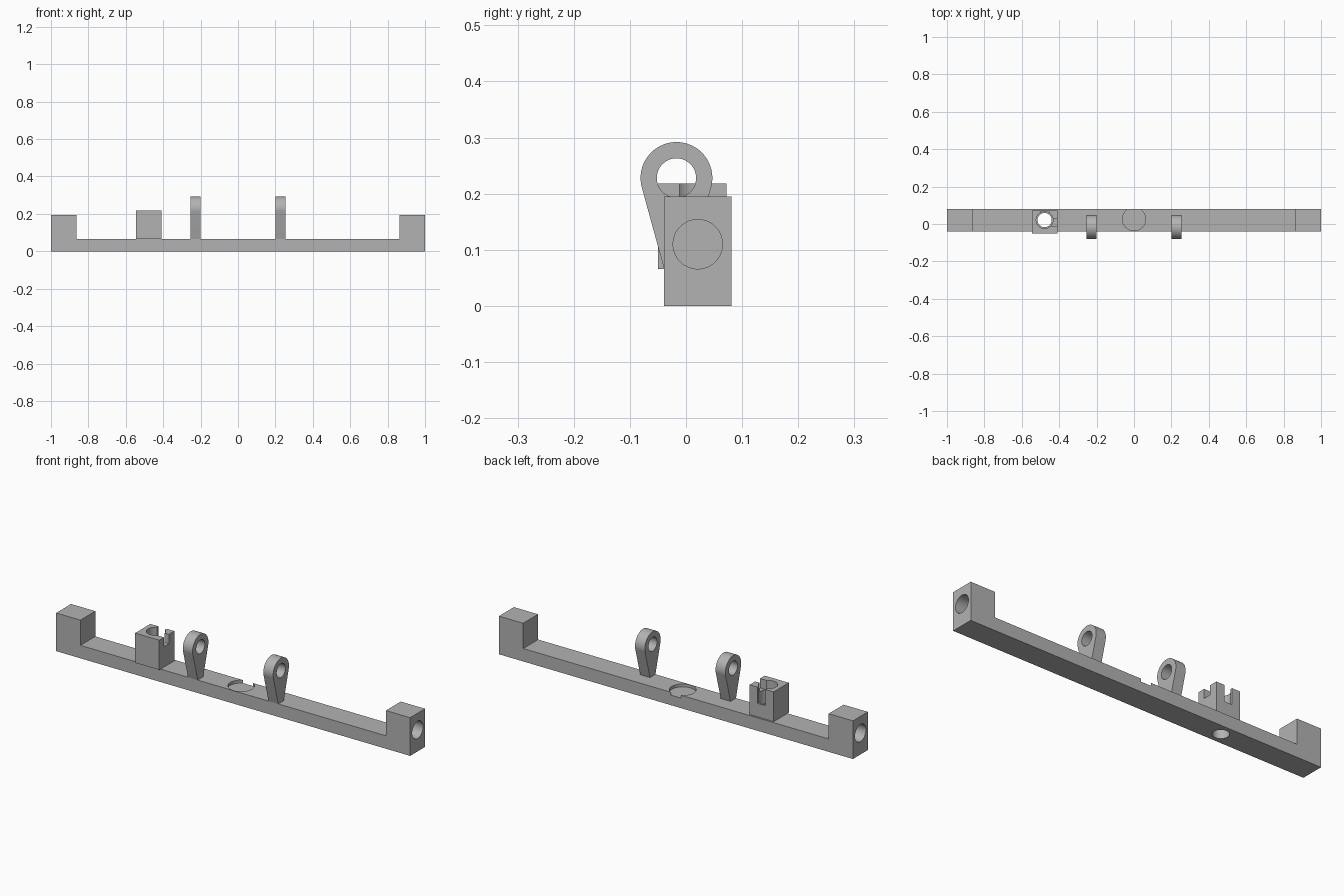
import bpy, bmesh, math
from mathutils import Matrix, Vector

old = bpy.data.objects.get("Cube")
if old:
    bpy.data.objects.remove(old)

GREY = (0.45, 0.45, 0.45, 1)
mat = bpy.data.materials.new("plain grey")
mat.use_nodes = True
mat.diffuse_color = GREY
mat.node_tree.nodes["Principled BSDF"].inputs["Base Color"].default_value = GREY


def finish(bm, name):
    bmesh.ops.recalc_face_normals(bm, faces=bm.faces)
    me = bpy.data.meshes.new(name)
    bm.to_mesh(me)
    bm.free()
    ob = bpy.data.objects.new(name, me)
    bpy.context.collection.objects.link(ob)
    me.materials.append(mat)
    return ob


def box(name, lo, hi):
    lo, hi = Vector(lo), Vector(hi)
    bm = bmesh.new()
    place = Matrix.Translation((lo + hi) / 2) @ Matrix.Diagonal((*(hi - lo), 1))
    bmesh.ops.create_cube(bm, size=1, matrix=place)
    return finish(bm, name)


def cylinder(name, centre, radius, depth, axis="Z"):
    bm = bmesh.new()
    turn = Matrix.Rotation(math.pi / 2, 4, "Y") if axis == "X" else Matrix()
    bmesh.ops.create_cone(bm, cap_ends=True, segments=64, radius1=radius, radius2=radius,
                          depth=depth, matrix=Matrix.Translation(centre) @ turn)
    return finish(bm, name)


def prism(name, outline, axis, start, end):
    """Extrude a 2D outline along x (points are y, z) or y (points are x, z)."""
    bm = bmesh.new()
    place = (lambda a, b: (start, a, b)) if axis == "X" else (lambda a, b: (a, start, b))
    face = bm.faces.new([bm.verts.new(place(a, b)) for a, b in outline])
    out = bmesh.ops.extrude_face_region(bm, geom=[face])
    move = Vector((end - start, 0, 0)) if axis == "X" else Vector((0, end - start, 0))
    bmesh.ops.translate(bm, vec=move, verts=[v for v in out["geom"] if isinstance(v, bmesh.types.BMVert)])
    return finish(bm, name)


def cut(target, *cutters):
    for c in cutters:
        c.hide_render = True
        c.hide_set(True)
        mod = target.modifiers.new(c.name, "BOOLEAN")
        mod.operation = "DIFFERENCE"
        mod.solver = "EXACT"
        mod.object = c


def smooth(ob):
    bpy.ops.object.select_all(action="DESELECT")
    bpy.context.view_layer.objects.active = ob
    ob.select_set(True)
    bpy.ops.object.shade_smooth_by_angle(angle=math.radians(30))


TOP, END = 0.066, 0.195
BACK, FRONT = 0.081, -0.039
MID = 0.021
SOCKET_X = -0.478

# Long bar with raised end blocks
bar = prism("bar", [(-1, 0), (1, 0), (1, END), (0.863, END), (0.863, TOP),
                    (-0.863, TOP), (-0.863, END), (-1, END)], "Y", FRONT, BACK)
cut(bar,
    cylinder("left_bore_cutter", (1, MID, 0.11), 0.044, 0.2, "X"),
    cylinder("right_bore_cutter", (-1, MID, 0.11), 0.044, 0.2, "X"),
    cylinder("recess_cutter", (0, 0.026, TOP + 0.03), 0.062, 0.09),
    cylinder("drain_cutter", (SOCKET_X, MID, 0), 0.038, 0.3))

# Slotted socket block with a stepped vertical bore
socket = box("socket_block", (-0.546, -0.05, TOP), (-0.41, 0.072, 0.218))
cut(socket,
    cylinder("socket_bore_cutter", (SOCKET_X, MID, 0.2), 0.045, 0.2),
    cylinder("socket_through_cutter", (SOCKET_X, MID, 0.1), 0.038, 0.2),
    box("back_slot_cutter", (-0.5, MID, 0.135), (-0.455, 0.1, 0.3)),
    box("side_slot_cutter", (SOCKET_X, -0.012, 0.17), (-0.38, 0.028, 0.3)))

# Teardrop eyelets: round head tapering to a narrow foot
EYE_Y, EYE_Z, EYE_R = -0.017, 0.228, 0.064
arc = [math.radians(-14 + 208 * i / 48) for i in range(49)]
outline = [(EYE_Y + EYE_R * math.cos(a), EYE_Z + EYE_R * math.sin(a)) for a in arc]
outline += [(-0.039, TOP), (0.005, TOP)]
eyelets = []
for side, x in (("left", 0.2), ("right", -0.255)):
    eye = prism(side + "_eyelet", outline, "X", x, x + 0.055)
    cut(eye, cylinder(side + "_eye_cutter", (x, EYE_Y, EYE_Z), 0.035, 0.3, "X"))
    eyelets.append(eye)

# Bake the cuts, then shade the round surfaces
bpy.context.view_layer.update()
for ob in [bar, socket] + eyelets:
    deps = bpy.context.evaluated_depsgraph_get()
    baked = bpy.data.meshes.new_from_object(ob.evaluated_get(deps))
    ob.modifiers.clear()
    ob.data = baked
    smooth(ob)
for ob in [o for o in bpy.data.objects if o.name.endswith("_cutter")]:
    bpy.data.objects.remove(ob)
